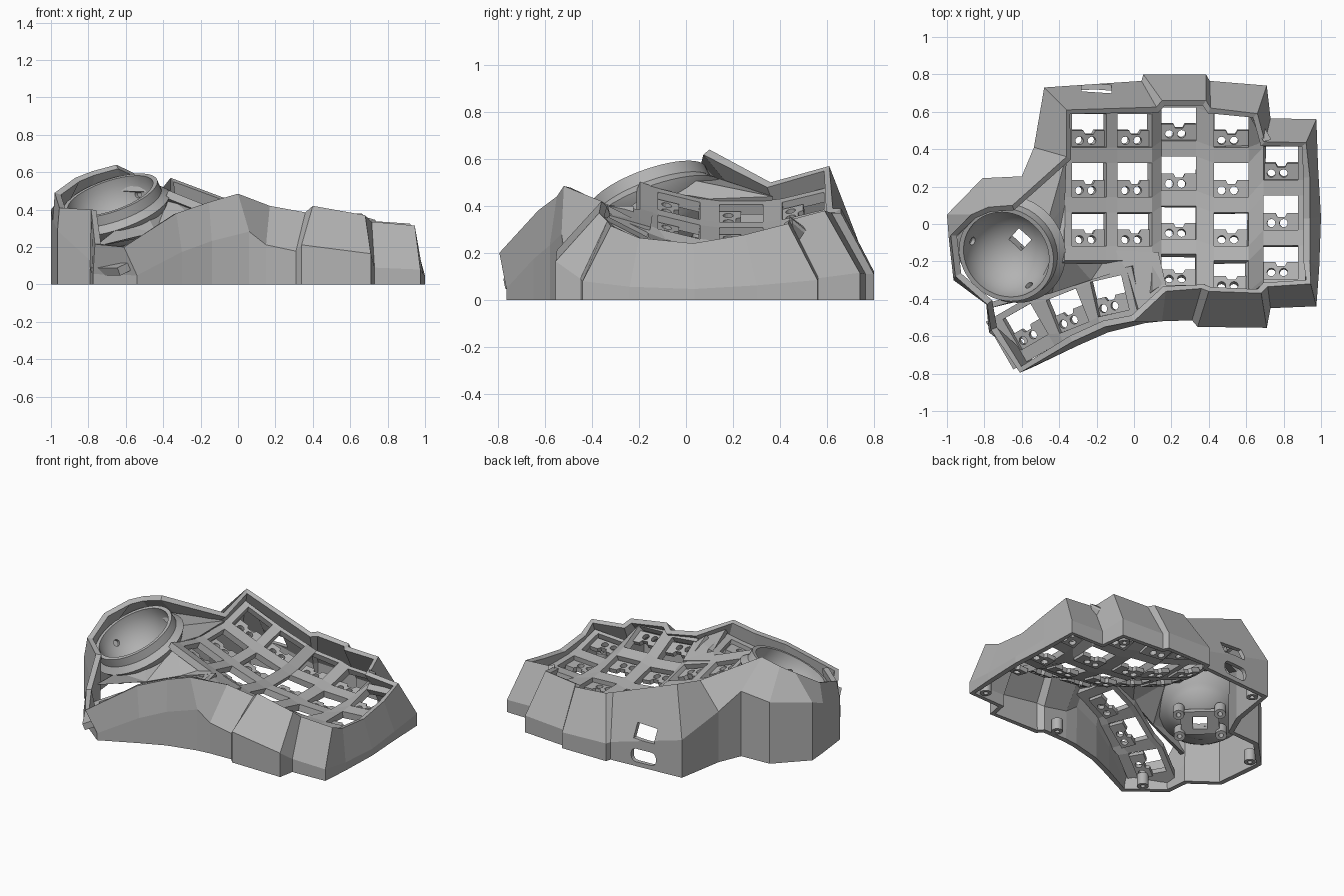
import bpy, bmesh, math
from mathutils import Vector, Matrix

if "Cube" in bpy.data.objects:
    bpy.data.objects.remove(bpy.data.objects["Cube"])

grey = bpy.data.materials.new("matte grey")
grey.use_nodes = True
grey.diffuse_color = (0.45, 0.45, 0.45, 1)
grey.node_tree.nodes["Principled BSDF"].inputs["Base Color"].default_value = grey.diffuse_color


def add_object(name, bm, upward=False):
    if upward:
        bm.normal_update()
        bmesh.ops.reverse_faces(bm, faces=[f for f in bm.faces if f.normal.z < 0])
    mesh = bpy.data.meshes.new(name)
    bm.to_mesh(mesh)
    bm.free()
    mesh.materials.append(grey)
    ob = bpy.data.objects.new(name, mesh)
    bpy.context.scene.collection.objects.link(ob)
    return ob


def thicken(ob, amount):
    mod = ob.modifiers.new("thickness", 'SOLIDIFY')
    mod.thickness, mod.offset = amount, -1


def bake(ob):
    bpy.context.view_layer.update()
    mesh = bpy.data.meshes.new_from_object(ob.evaluated_get(bpy.context.evaluated_depsgraph_get()))
    ob.modifiers.clear()
    ob.data = mesh


def cut(ob, cutters):
    for c in cutters:
        mod = ob.modifiers.new("cut", 'BOOLEAN')
        mod.object, mod.solver, mod.operation = c, 'EXACT', 'DIFFERENCE'
    bake(ob)
    for c in cutters:
        bpy.data.objects.remove(c)


def box(name, size, matrix, round_by=0):
    bm = bmesh.new()
    bmesh.ops.create_cube(bm, size=1, matrix=Matrix.Diagonal((*size, 1)))
    if round_by:
        edges = [e for e in bm.edges if abs(e.verts[0].co.y - e.verts[1].co.y) > size[1] / 2]
        bmesh.ops.bevel(bm, geom=edges, offset=round_by, segments=4, affect='EDGES', profile=0.5)
    bmesh.ops.transform(bm, matrix=matrix, verts=bm.verts)
    return add_object(name, bm)


def lathe(name, profile, matrix, steps):
    bm = bmesh.new()
    verts = [bm.verts.new((r, 0, z)) for r, z in profile]
    edges = [bm.edges.new(p) for p in zip(verts, verts[1:] + verts[:1])]
    bmesh.ops.spin(bm, geom=verts + edges, axis=(0, 0, 1), cent=(0, 0, 0),
                   angle=math.tau, steps=steps, use_merge=False)
    bmesh.ops.remove_doubles(bm, verts=bm.verts, dist=0.0005)
    bmesh.ops.recalc_face_normals(bm, faces=bm.faces)
    bmesh.ops.transform(bm, matrix=matrix, verts=bm.verts)
    return add_object(name, bm)


# Outer wall, clockwise: foot x, y, then rim x, y, z
back_wall = [
    (-.48, .73, -.36, .61, .57), (.04, .765, .12, .625, .39), (.05, .8, .15, .66, .39),
    (.385, .8, .385, .66, .37), (.405, .765, .41, .62, .37), (.71, .74, .66, .59, .38),
    (.73, .565, .7, .44, .34), (.975, .56, .92, .435, .325)]
side_wall = [(1 - y * y / 4, y * 1.2, .94, y, .24 + .6 * y * y) for y in (.25, .03, -.2)]
front_wall = [
    (.975, -.44, .945, -.32, .315), (.73, -.45, .715, -.335, .335), (.71, -.555, .68, -.37, .37),
    (.34, -.55, .4, -.36, .42), (.31, -.515, .36, -.345, .385), (.15, -.52, .17, -.36, .42),
    (.06, -.53, 0, -.52, .485), (-.14, -.58, -.155, -.55, .44), (-.3, -.65, -.33, -.63, .38),
    (-.54, -.765, -.61, -.795, .2)]
thumb_wall = [
    (-.775, -.58, -.765, -.565, .215), (-.79, -.43, -.785, -.43, .4),
    (-.965, -.3, -.955, -.28, .41), (-.99, -.08, -.98, -.06, .49), (-1, .05, -.87, .05, .57),
    (-.81, .245, -.78, .09, .605), (-.6, .255, -.65, .1, .64), (-.535, .41, -.36, .36, .5)]
bm = bmesh.new()
loops = []
for x, y, u, v, z in back_wall + side_wall + front_wall + thumb_wall:
    # The wall stands straight up to a shoulder, then leans in
    shoulder = .7 * z if x < -.5 and -.4 < y < .5 else z * z * (1.2 if y < -.45 else .8)
    loops.append([bm.verts.new(p) for p in ((x, y, 0), (x, y, shoulder), (u, v, z))])
for a, b in zip(loops, loops[1:] + loops[:1]):
    for k in range(2):
        bm.faces.new((a[k], a[k + 1], b[k + 1], b[k]))
wall = add_object("case_wall", bm)
thicken(wall, .035)
bake(wall)
cut(wall, [box("port_cutter", (.16, .3, .09), Matrix.Translation((-.2, .74, .23))),
           box("cable_cutter", (.18, .3, .09), Matrix.Translation((-.2, .74, .075)), .035)])

sockets = bmesh.new()


def add_socket(corners):
    """Notched holder with two pin holes, fitted in the front half of a key opening."""
    tl, tr, br, bl = corners

    def ring(points):
        vs = [sockets.verts.new(bl.lerp(br, u).lerp(tl.lerp(tr, u), v) - Vector((0, 0, .03)))
              for u, v in points]
        return [sockets.edges.new(p) for p in zip(vs, vs[1:] + vs[:1])]
    edges = ring([(0, 0), (1, 0), (1, .5), (.68, .5), (.62, .38), (.4, .38), (.34, .5), (0, .5)])
    for u in (.22, .58):
        edges += ring([(u + .12 * math.cos(t * math.tau / 12), .2 + .12 * math.sin(t * math.tau / 12))
                       for t in range(12)])
    bmesh.ops.triangle_fill(sockets, edges=edges, use_beauty=True, normal=(0, 0, 1))


def lattice(name, grid, is_gap):
    """Plate from a grid of points, with a key opening in every odd cell."""
    bm = bmesh.new()
    vs = [[bm.verts.new(p) for p in line] for line in grid]
    for i in range(len(vs) - 1):
        for j in range(len(vs[0]) - 1):
            if is_gap(i, j):
                continue
            quad = (vs[i][j], vs[i + 1][j], vs[i + 1][j + 1], vs[i][j + 1])
            if i % 2 and j % 2:
                add_socket([v.co for v in quad])
            else:
                bm.faces.new(quad)
    bmesh.ops.delete(bm, geom=[v for v in bm.verts if not v.link_faces], context='VERTS')
    thicken(add_object(name, bm, True), .045)


# Main key plate, each column on an arc: x, lowest y, height, sideways slope, row shift, back limit
columns = [(-.24, .235, .365, -.4, 1, 1), (.005, .235, .275, -.32, 1, 1), (.24, .27, .19, -.1, 1, 1),
           (.52, .235, .175, -.04, 1, 1), (.785, .06, .18, .06, 2, .44)]
HALF, EDGE, RADIUS, STEP = .092, .04, 1.128, .237


def column_line(col, dx):
    x, mid, z, slope, shift, limit = col
    turns = [(shift - r) * STEP + s * HALF / RADIUS for r in range(4) for s in (1, -1)]
    turns = [turns[0] + .022] + turns + [turns[-1] - .022]
    return [(x + dx, min(limit, mid + RADIUS * math.sin(t)),
             z + slope * dx + RADIUS * (1 - math.cos(t))) for t in turns]


grid = [column_line(columns[0], -HALF - EDGE)]
for col in columns:
    grid += [column_line(col, -HALF), column_line(col, HALF)]
grid.append(column_line(columns[-1], HALF + EDGE))
lattice("key_plate", grid,
        lambda i, j: (i >= 9 and j < 2) or (i <= 3 and j > 6) or (i == 4 and j > 7))

# Thumb key plate: centre, turn, slope
thumb_keys = [(-.58, -.55, .16, 30, .42), (-.355, -.465, .265, 22, .42), (-.13, -.385, .355, 13, .3)]
grid = []
for k, (x, y, z, turn, slope) in enumerate(thumb_keys):
    c, s = math.cos(math.radians(turn)), math.sin(math.radians(turn))
    for dx in [-.17] * (k == 0) + [-.085, .085] + [.15] * (k == 2):
        grid.append([(x + dx * c - dy * s, y + dx * s + dy * c, z + slope * dx)
                     for dy in (.13, .095, -.095, -.165)])
lattice("thumb_plate", grid, lambda i, j: False)
thicken(add_object("switch_sockets", sockets, True), .03)

# Faceted skin joining the key plate, thumb plate and ball cup
corners = dict(a=(-.36, .37, .44), b=(-.37, .1, .43), c=(-.37, -.14, .47), d=(-.12, -.14, .38),
               e=(.13, -.15, .31), n=(-.66, .1, .53), o=(-.47, -.02, .52), p=(-.43, -.2, .46),
               q=(-.49, -.33, .38), r=(-.63, -.41, .31), s=(-.77, -.45, .2), t=(-.44, -.37, .28),
               u=(-.23, -.3, .35), v=(-.04, -.24, .39), w=(.03, -.48, .43), x=(.18, -.36, .37))
bm = bmesh.new()
vs = {k: bm.verts.new(p) for k, p in corners.items()}
for face in "ano aob bop bpc cpq cqt ctu cud duv dve evx vwx qrt rst".split():
    bm.faces.new([vs[k] for k in face])
thicken(add_object("saddle_skin", bm, True), .03)

# Ball cup with a flange to the wall, tilted to the front and side
normal = Vector((-.34, -.37, 1)).normalized()
place = Matrix.Translation((-.68, -.16, .465)) @ normal.to_track_quat('Z', 'Y').to_matrix().to_4x4()
inner, outer = .24, .27
angles = [k * math.pi / 24 for k in range(13)]
profile = [(inner * math.cos(t), -inner * math.sin(t)) for t in angles]
profile += [(outer * math.cos(t), -outer * math.sin(t)) for t in reversed(angles[5:])]
profile += [(outer, -.13), (.305, -.08), (outer, -.045), (.265, .01), (inner, .01)]
cup = lathe("ball_cup", profile, place, 48)
below = place @ Matrix.Translation((0, 0, -.28))
cutters = [box("sensor_cutter", (.09, .09, .3), below)]
for turn in (95, 215, 335):
    aim = Matrix.Rotation(math.radians(turn), 4, 'Z') @ Matrix.Rotation(math.radians(112), 4, 'Y')
    cutters.append(lathe("pit_cutter", [(0, .2), (.022, .2), (.022, .26), (0, .26)], place @ aim, 16))
cut(cup, cutters)

# Sensor bracket under the cup
bracket = box("sensor_bracket", (.24, .17, .03), below)
cut(bracket, [box("window_cutter", (.09, .09, .2), below)])
tube = [(.015, -.04), (.036, -.04), (.036, .04), (.015, .04)]
for sx in (-1, 1):
    for sy in (-1, 1):
        lathe("sensor_boss", tube, below @ Matrix.Translation((sx * .13, sy * .08, 0)), 20)

# Screw bosses around the foot of the wall
for x, y in ((-.41, .66), (.64, .67), (.9, -.37), (-.6, -.63), (-.92, .03), (.25, -.45)):
    lathe("screw_boss", tube, Matrix.Translation((x, y, .04)), 20)

# Smooth only the turned parts
for ob in bpy.context.scene.objects:
    turned = ob.name.startswith(("ball_cup", "sensor_boss", "screw_boss"))
    ob.select_set(turned)
    if turned:
        bpy.context.view_layer.objects.active = ob
bpy.ops.object.shade_smooth_by_angle(angle=math.radians(30))
